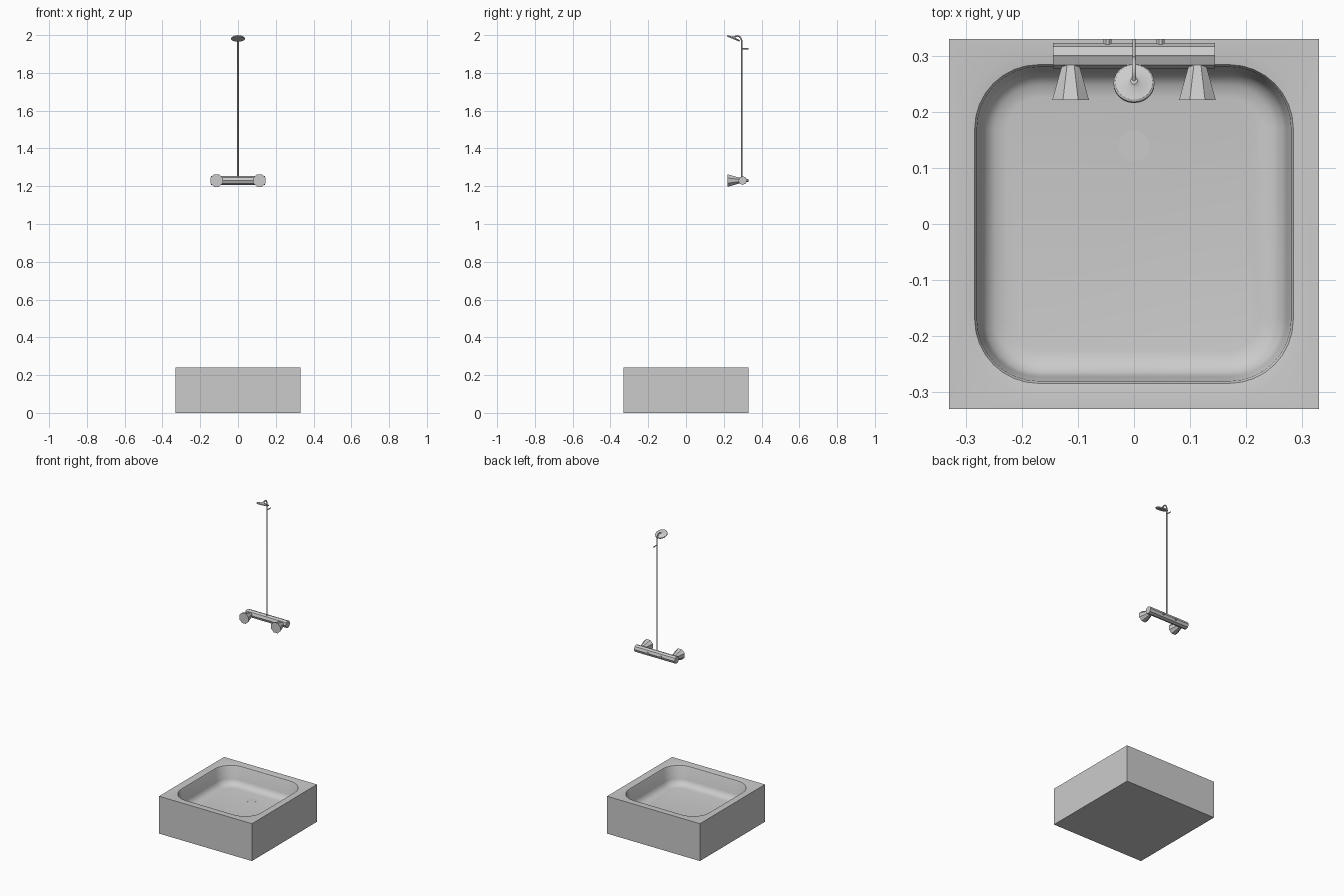
import bpy, bmesh, math
from mathutils import Vector

if "Cube" in bpy.data.objects:
    bpy.data.objects.remove(bpy.data.objects["Cube"])


def finish(name, bm, smooth=False):
    bmesh.ops.remove_doubles(bm, verts=bm.verts, dist=1e-5)
    bmesh.ops.recalc_face_normals(bm, faces=bm.faces)
    mesh = bpy.data.meshes.new(name)
    bm.to_mesh(mesh)
    bm.free()
    obj = bpy.data.objects.new(name, mesh)
    bpy.context.collection.objects.link(obj)
    if smooth:
        bpy.ops.object.select_all(action='DESELECT')
        obj.select_set(True)
        bpy.context.view_layer.objects.active = obj
        bpy.ops.object.shade_smooth_by_angle(angle=math.radians(35))
    return obj


def loft(name, rings, smooth=False):
    """Skin a stack of equal-length point rings and cap both ends."""
    bm = bmesh.new()
    loops = [[bm.verts.new(p) for p in ring] for ring in rings]
    n = len(loops[0])
    for a, b in zip(loops, loops[1:]):
        for i in range(n):
            j = (i + 1) % n
            bm.faces.new((a[i], a[j], b[j], b[i]))
    bm.faces.new(loops[0][::-1])
    bm.faces.new(loops[-1])
    return finish(name, bm, smooth)


def rounded_square(half, radius, z, steps=8):
    pts = []
    for k, (sx, sy) in enumerate(((1, 1), (-1, 1), (-1, -1), (1, -1))):
        for i in range(steps + 1):
            a = math.pi / 2 * (k + i / steps)
            pts.append((sx * (half - radius) + radius * math.cos(a),
                        sy * (half - radius) + radius * math.sin(a), z))
    return pts


def turned(name, base, axis, profile, sides=8, turn=0.0, smooth=False):
    """Solid of revolution: profile is (distance along axis, radius)."""
    q = Vector((0, 0, 1)).rotation_difference(Vector(axis).normalized())
    rings = [[Vector(base) + q @ Vector((r * math.cos(a), r * math.sin(a), d))
              for a in (turn + 2 * math.pi * i / sides for i in range(sides))]
             for d, r in profile]
    return loft(name, rings, smooth)


def pipe(name, points, radius):
    curve = bpy.data.curves.new(name, 'CURVE')
    curve.dimensions = '3D'
    curve.bevel_depth = radius
    curve.bevel_resolution = 2
    curve.use_fill_caps = True
    spline = curve.splines.new('POLY')
    spline.points.add(len(points) - 1)
    for sp, p in zip(spline.points, points):
        sp.co = (*p, 1)
    obj = bpy.data.objects.new(name, curve)
    bpy.context.collection.objects.link(obj)
    return obj


# Shower tray: square block with a rounded, filleted basin
tray_steps = [(.33, 0, 0), (.33, 0, .24), (.305, .135, .24), (.284, .114, .237),
              (.28, .11, .23), (.272, .102, .155), (.264, .094, .136),
              (.248, .078, .124), (.225, .055, .12)]
loft("shower_tray", [rounded_square(*s) for s in tray_steps], smooth=True)

# Drain cover, almost flush with the basin floor
turned("drain", (0, .14, .119), (0, 0, 1), [(0, .028), (.0015, .028)], 16)

# Mixer bar with its two knobs and wall connectors
BAR_Y, BAR_Z = .30, 1.23
turned("mixer_bar", (-.144, BAR_Y, BAR_Z), (1, 0, 0), [(0, .023), (.288, .023)])
for side, sx in (("left", -1), ("right", 1)):
    turned(side + "_knob", (sx * .113, .285, BAR_Z), (0, -1, 0),
           [(0, .016), (.064, .0355)], 8, math.pi / 8)
    turned(side + "_wall_connector", (sx * .047, .305, BAR_Z), (0, 1, 0),
           [(0, .0075), (.025, .0075)], 8, math.pi / 8)

# Riser pipe with gooseneck, and wall bracket
pipe("riser_pipe", [(0, y, z) for y, z in (
    (.295, BAR_Z), (.295, 1.968), (.293, 1.979), (.288, 1.988), (.281, 1.994),
    (.272, 1.996), (.264, 1.994), (.253, 1.988))], .004)
pipe("wall_bracket", [(0, .295, 1.928), (0, .33, 1.928)], .003)

# Shower head: tilted disc facing forward and down
turned("shower_head", (0, .255, 1.993), (0, -.4, -1),
       [(0, .006), (.005, .012), (.007, .033), (.010, .0365), (.015, .0365)],
       24, smooth=True)
